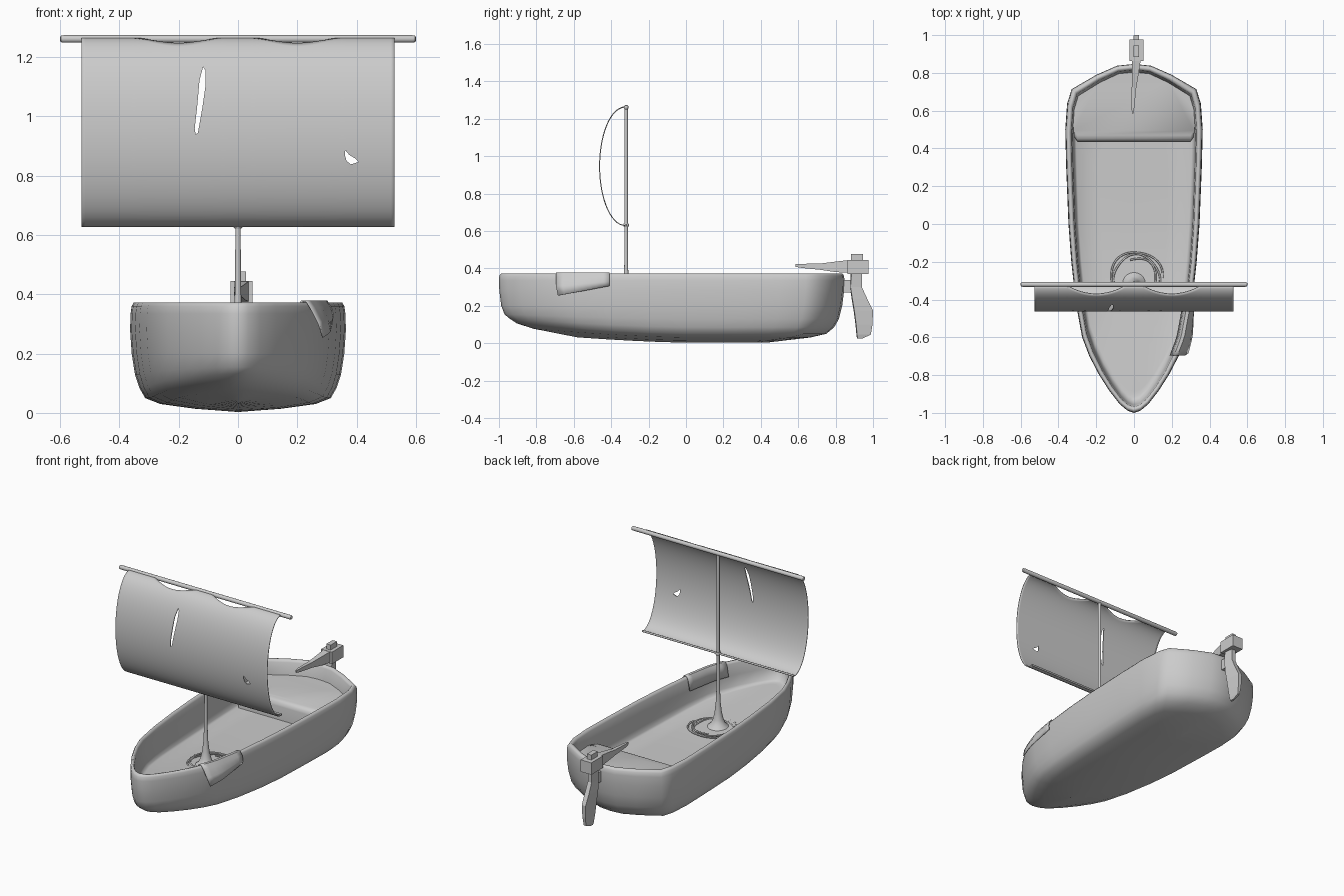
import bpy, bmesh, math
from math import sin, cos, pi

if "Cube" in bpy.data.objects:
    bpy.data.objects.remove(bpy.data.objects["Cube"])


def make(name, verts, faces, smooth=None):
    bm = bmesh.new()
    vs = [bm.verts.new(v) for v in verts]
    for f in faces:
        bm.faces.new([vs[i] for i in f])
    bmesh.ops.remove_doubles(bm, verts=bm.verts, dist=1e-5)
    bmesh.ops.recalc_face_normals(bm, faces=bm.faces)
    me = bpy.data.meshes.new(name)
    bm.to_mesh(me)
    bm.free()
    ob = bpy.data.objects.new(name, me)
    bpy.context.collection.objects.link(ob)
    if smooth:
        activate(ob)
        bpy.ops.object.shade_smooth_by_angle(angle=math.radians(smooth))
    return ob


def activate(ob):
    bpy.ops.object.select_all(action='DESELECT')
    ob.select_set(True)
    bpy.context.view_layer.objects.active = ob


def loft(name, rings, smooth=None, caps=False):
    n = len(rings[0])
    faces = [(k * n + i, k * n + (i + 1) % n, (k + 1) * n + (i + 1) % n, (k + 1) * n + i)
             for k in range(len(rings) - 1) for i in range(n)]
    if caps:
        faces += [tuple(range(n)), tuple(range((len(rings) - 1) * n, len(rings) * n))]
    return make(name, [v for r in rings for v in r], faces, smooth)


def prism(name, poly, axis, a, b):
    put = {'x': lambda p, d: (d, p[0], p[1]),
           'y': lambda p, d: (p[0], d, p[1])}[axis]
    return loft(name, [[put(p, d) for p in poly] for d in (a, b)], caps=True)


def lathe(name, prof, place, n=20):
    rings = [[place(r * cos(2 * pi * i / n), r * sin(2 * pi * i / n), h) for i in range(n)]
             for r, h in prof]
    return loft(name, rings, 40, caps=True)


def rect(a, b, c, d):
    return [(a, c), (b, c), (b, d), (a, d)]


# Half outline of the gunwale (x, y), bow to stern
HALF = [(0, -1.0), (.035, -.988), (.075, -.955), (.13, -.885), (.185, -.8), (.237, -.7),
        (.275, -.6), (.308, -.42), (.332, -.2), (.347, 0), (.359, .3), (.364, .5), (.354, .64),
        (.33, .715), (.2, .79), (.09, .838), (0, .847)]
OUTLINE = HALF + [(-x, y) for x, y in HALF[-2:0:-1]]
YC = -.07


def half_width(y):
    for (x0, y0), (x1, y1) in zip(HALF, HALF[1:]):
        if y0 <= y <= y1:
            return x0 + (x1 - x0) * (y - y0) / (y1 - y0)
    return 0


# Hull: outer skin from the keel up, over the rounded rim, down inside to the deck
# (width factor, length factor, height, bow rise factor)
LEVELS = [(0, .55, .003, 1), (.4, .65, .014, 1), (.72, .8, .03, 1), (.86, .895, .05, 1),
          (.915, .94, .085, .8), (.955, .968, .13, .4), (.985, .987, .2, 0), (1, .998, .28, 0),
          (.995, 1, .335, 0), (.985, .998, .36, 0), (.965, .988, .372, 0), (.935, .975, .372, 0),
          (.912, .966, .358, 0), (.895, .955, .29, 0), (.885, .935, .21, .3), (.87, .91, .175, .8),
          (.84, .88, .165, 1), (.5, .6, .165, 1), (0, .5, .165, 1)]
rings = []
for fx, fy, z, k in LEVELS:
    ring = []
    for x, y in OUTLINE:
        yy = YC + (y - YC) * fy
        ring.append((x * fx, yy, z + k * .05 * max(0, -yy / .85) ** 1.5))
    rings.append(ring)
loft("hull", rings, 75)

# Stern bench with a rounded front edge
right = [(.3, .435), (.317, .46), (.323, .52)]
right += [(x * .9, YC + (y - YC) * .96) for x, y in HALF if y > .6]
side = right + [(-x, y) for x, y in right[-2::-1]]
bench = []
for z, d in [(.13, 0), (.25, 0), (.268, .005), (.278, .016), (.283, .035)]:
    bench.append([(x, y + (d if y < .5 else 0), z) for x, y in side])
loft("stern_bench", bench, 50, caps=True)

# Hull repair patch draped over the right rim
cols = 8
rings = []
for i in range(cols + 1):
    t = i / cols
    y = -.695 + .285 * t
    w = half_width(y)
    low = .255 + .05 * t
    rings.append([(w - .05, y, .29), (w - .038, y, .36), (w - .026, y, .379), (w - .008, y, .379),
                  (w + .008, y, .355), (w + .014 + .02 * (1 - t), y, (low + .355) / 2),
                  (w + .01 + .04 * (1 - t), y + .01 * (1 - t), low)])
m = 7
patch = make("hull_patch", [v for r in rings for v in r],
             [(k * m + i, k * m + i + 1, (k + 1) * m + i + 1, (k + 1) * m + i)
              for k in range(cols) for i in range(m - 1)], 50)
patch.modifiers.new("thickness", 'SOLIDIFY').thickness = .005

# Mast with flared foot, collar and yard
MY = -.32
lathe("mast", [(.07, .165), (.06, .178), (.042, .193), (.03, .222), (.021, .262), (.014, .325),
               (.01, .42), (.009, .6), (.009, 1.262)], lambda a, b, h: (a, MY + b, h))
lathe("mast_collar", [(.012, .622), (.015, .627), (.015, .636), (.012, .641)],
      lambda a, b, h: (a, MY + b, h))
lathe("yard", [(.006, -.6), (.011, -.597), (.013, -.588), (.013, .588), (.011, .597), (.006, .6)],
      lambda a, b, h: (h, MY + a, 1.261 + b), 14)
lathe("sail_foot_roll", [(.006, -.527), (.006, .527)], lambda a, b, h: (h, MY + a, .632 + b), 10)

# Billowing sail, sagging from the yard in two scallops
nu, nv = 84, 28
verts = []
for i in range(nu + 1):
    x = -.528 + 1.056 * i / nu
    s = (abs(x) - .05) / .3
    t0 = .33 * sin(pi * s) ** .8 if 0 < s < 1 else 0
    for j in range(nv + 1):
        t = t0 + (pi - t0) * j / nv
        verts.append((x, -.325 - .137 * sin(t), .946 + .317 * cos(t)))
faces = [(i * (nv + 1) + j, i * (nv + 1) + j + 1, (i + 1) * (nv + 1) + j + 1, (i + 1) * (nv + 1) + j)
         for i in range(nu) for j in range(nv)]
sail = make("sail", verts, faces, 50)
mod = sail.modifiers.new("thickness", 'SOLIDIFY')
mod.thickness = .005
mod.offset = 0

# Tears in the sail
tears = [[(-.118, 1.167), (-.11, 1.155), (-.11, 1.1), (-.12, 1.03), (-.135, .945), (-.143, .938),
          (-.146, .96), (-.138, 1.03), (-.13, 1.12)],
         [(.362, .886), (.375, .87), (.395, .858), (.407, .846), (.38, .838), (.366, .85), (.36, .87)]]
for k, poly in enumerate(tears):
    cut = prism("tear_cutter_%d" % k, poly, 'y', -.6, -.34)
    cut.hide_render = True
    mod = sail.modifiers.new("tear", 'BOOLEAN')
    mod.operation = 'DIFFERENCE'
    mod.object = cut
activate(sail)
for mod in list(sail.modifiers):
    bpy.ops.object.modifier_apply(modifier=mod.name)
for ob in [o for o in bpy.data.objects if o.name.startswith("tear_cutter")]:
    bpy.data.objects.remove(ob)

# Rope coiled round the mast foot
cu = bpy.data.curves.new("rope_coil", 'CURVE')
cu.dimensions = '3D'
cu.bevel_depth = .005
cu.bevel_resolution = 2
sp = cu.splines.new('POLY')
N = 90
sp.points.add(N)
for i in range(N + 1):
    a = 2 * pi * 2.3 * i / N
    r = .142 - .038 * i / N + .005 * sin(3.4 * a)
    sp.points[i].co = (.01 + r * cos(a), -.285 + r * sin(a), .178, 1)
bpy.context.collection.objects.link(bpy.data.objects.new("rope_coil", cu))

# Outboard motor: housing, cap, tiller, leg and bracket
CX = .012
prism("motor_housing", rect(.863, .977, .37, .445), 'x', CX - .037, CX + .037)
prism("motor_cap", rect(.883, .945, .44, .476), 'x', CX - .015, CX + .015)
loft("motor_tiller", [[(CX * f - w, y, lo), (CX * f + w, y, lo), (CX * f + w, y, hi), (CX * f - w, y, hi)]
                      for y, w, lo, hi, f in [(.585, .004, .408, .422, -.5), (.62, .008, .402, .424, -.5),
                                              (.72, .012, .392, .426, 0), (.8, .018, .38, .436, .6),
                                              (.87, .024, .376, .444, 1)]], caps=True)
prism("motor_bracket", rect(.825, .9, .27, .337), 'x', CX - .013, CX + .013)
leg = [(.022, .885, .94, .375), (.022, .88, .94, .3), (.024, .89, .97, .235), (.022, .9, 1.0, .175),
       (.018, .91, .997, .1), (.012, .915, .988, .045), (.008, .918, .945, .026)]
loft("motor_leg", [[(CX - w, a, z), (CX, a - .004, z), (CX + w, a, z), (CX + w * .6, b, z), (CX - w * .6, b, z)]
                   for w, a, b, z in leg], caps=True)
